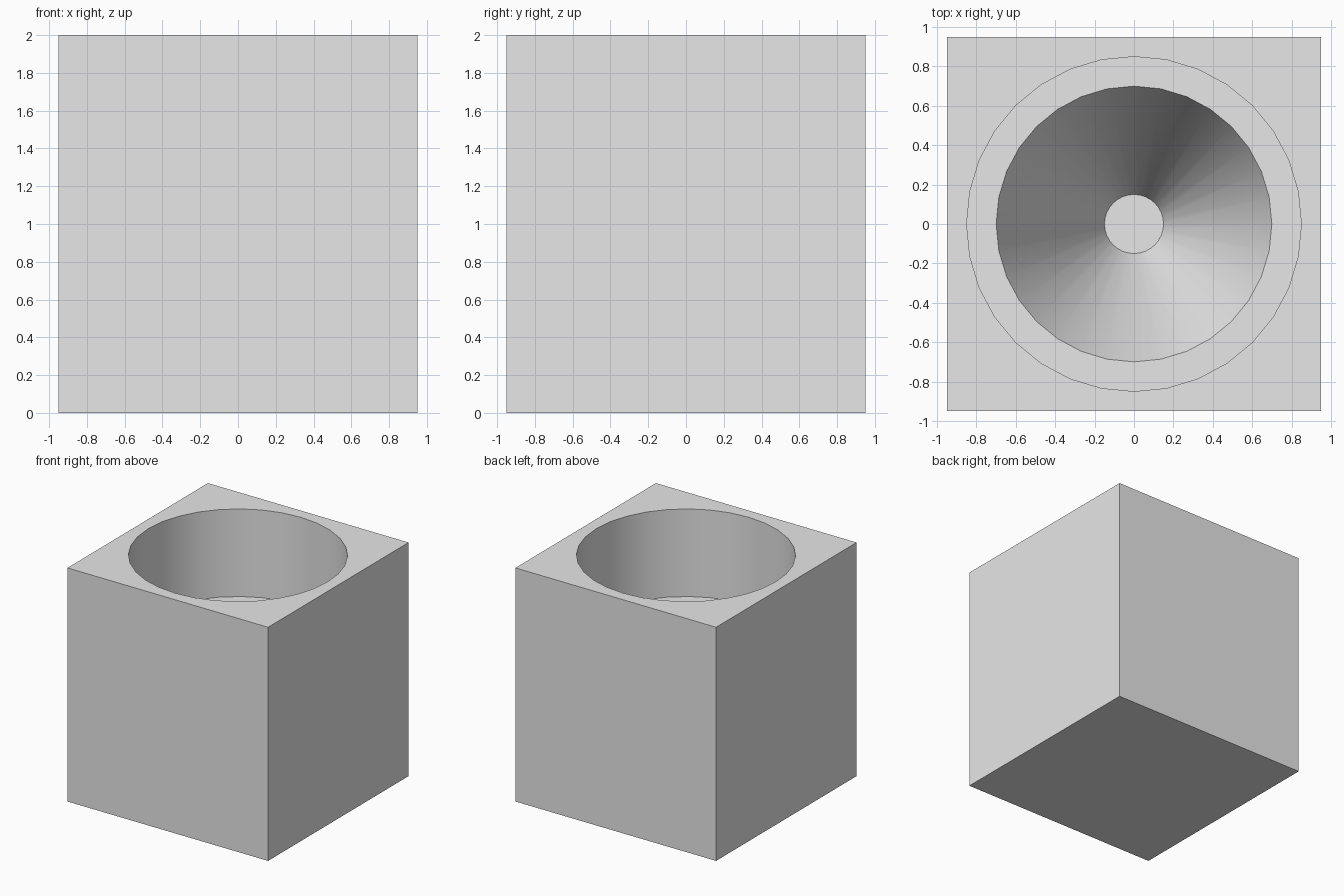
import bpy, bmesh
from math import radians, cos, sin, tau

default = bpy.data.objects.get("Cube")
if default:
    bpy.data.objects.remove(default, do_unlink=True)

SIDES = 32

grey = bpy.data.materials.new("light_grey")
grey.use_nodes = True
colour = (0.8, 0.8, 0.8, 1)
grey.diffuse_color = colour
grey.node_tree.nodes["Principled BSDF"].inputs["Base Color"].default_value = colour


def lathe(name, profile):
    """Closed solid turned around z from (radius, height) points, bottom to top."""
    bm = bmesh.new()
    rings = [[bm.verts.new((r * cos(tau * i / SIDES), r * sin(tau * i / SIDES), z))
              for i in range(SIDES)] for r, z in profile]
    for low, high in zip(rings, rings[1:]):
        for i in range(SIDES):
            j = (i + 1) % SIDES
            bm.faces.new((low[i], low[j], high[j], high[i]))
    bm.faces.new(rings[0][::-1])
    bm.faces.new(rings[-1])
    mesh = bpy.data.meshes.new(name)
    bm.to_mesh(mesh)
    bm.free()
    mesh.materials.append(grey)
    obj = bpy.data.objects.new(name, mesh)
    bpy.context.collection.objects.link(obj)
    return obj


# Square block
bpy.ops.mesh.primitive_cube_add(size=1, location=(0, 0, 1))
block = bpy.context.object
block.name = "hopper_block"
block.scale = (1.9, 1.9, 2)
bpy.ops.object.transform_apply(location=True, rotation=False, scale=True)
block.data.materials.append(grey)

# Cavity: flat floor, funnel, ledge and straight upper bore
cavity = lathe("cavity_cutter", [(0.15, 0.1), (0.7, 1.25), (0.85, 1.25), (0.85, 2.1)])
cavity.hide_render = True

cut = block.modifiers.new("cavity", 'BOOLEAN')
cut.operation = 'DIFFERENCE'
cut.solver = 'EXACT'
cut.object = cavity
bpy.context.view_layer.objects.active = block
bpy.ops.object.modifier_apply(modifier=cut.name)
bpy.data.objects.remove(cavity, do_unlink=True)

# Smooth the turned walls, keep the rims and corners sharp
block.select_set(True)
bpy.ops.object.shade_smooth_by_angle(angle=radians(30))
